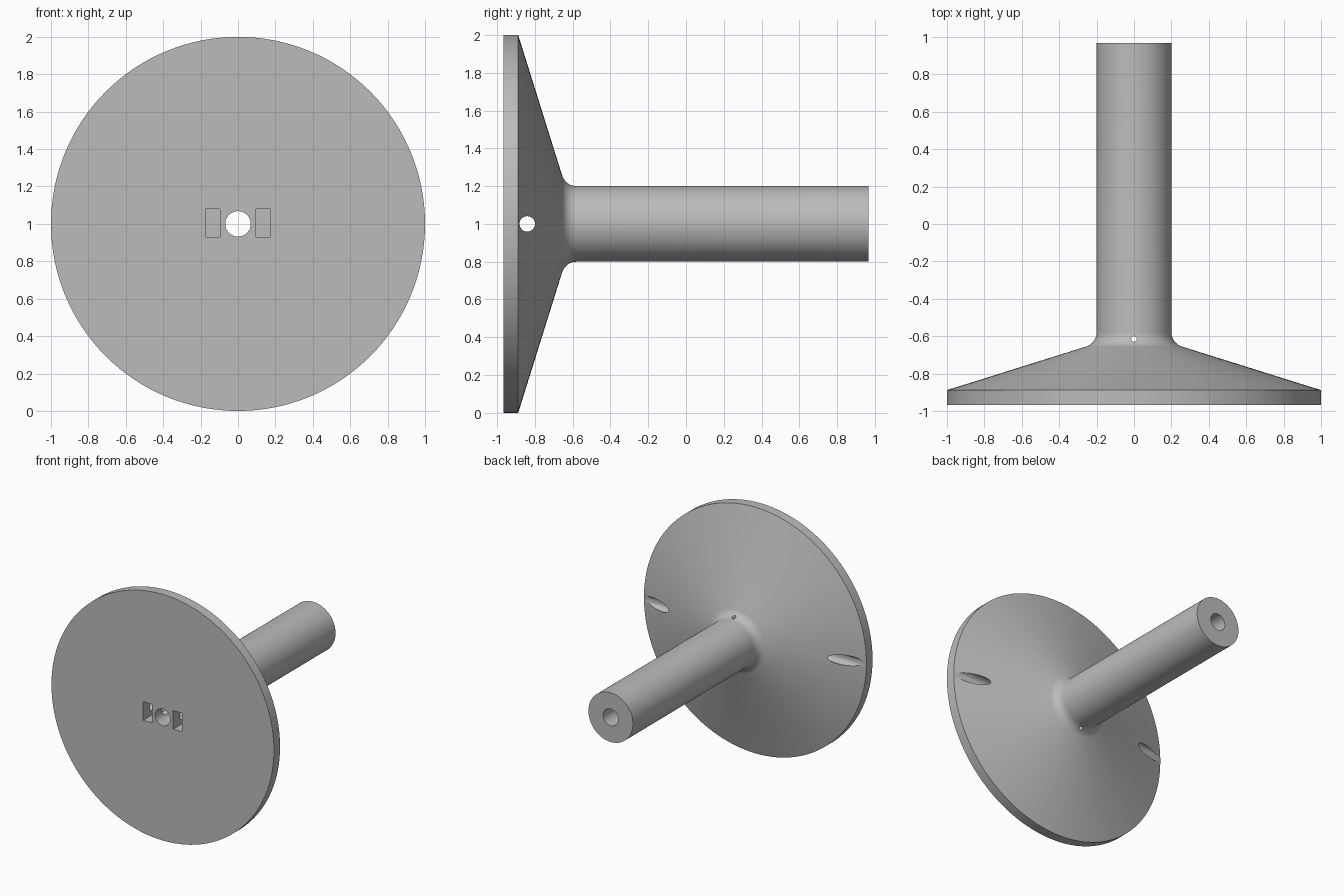
import bpy
import bmesh
from math import atan2, cos, pi, sin, tan
from mathutils import Matrix, Vector

if "Cube" in bpy.data.objects:
    bpy.data.objects.remove(bpy.data.objects["Cube"], do_unlink=True)

CENTRE = Vector((0, 0, 1))
FRONT, BACK = -0.967, 0.967
RIM_Y, SHAFT_R, BORE_R, FILLET = -0.888, 0.2, 0.068, 0.08
SEGMENTS = 128

grey = bpy.data.materials.new("plain_grey")
grey.use_nodes = True
colour = (0.5, 0.5, 0.5, 1)
grey.diffuse_color = colour
grey.node_tree.nodes["Principled BSDF"].inputs["Base Color"].default_value = colour


def make_object(name, bm):
    bmesh.ops.recalc_face_normals(bm, faces=bm.faces)
    mesh = bpy.data.meshes.new(name)
    bm.to_mesh(mesh)
    bm.free()
    mesh.materials.append(grey)
    obj = bpy.data.objects.new(name, mesh)
    bpy.context.collection.objects.link(obj)
    return obj


def lathe(name, profile):
    """Revolve a closed (radius, y) profile about the y axis."""
    bm = bmesh.new()
    rings = []
    for i in range(SEGMENTS):
        a = 2 * pi * i / SEGMENTS
        rings.append([bm.verts.new(CENTRE + Vector((r * cos(a), y, r * sin(a))))
                      for r, y in profile])
    for i, ring in enumerate(rings):
        after = rings[(i + 1) % SEGMENTS]
        for j in range(len(profile)):
            k = (j + 1) % len(profile)
            bm.faces.new((ring[j], ring[k], after[k], after[j]))
    return make_object(name, bm)


def drill(name, axis, radius, y):
    """Cylindrical cutter passing right through the body."""
    bm = bmesh.new()
    turn = Matrix.Rotation(pi / 2, 4, "Y") if axis == "X" else Matrix()
    place = Matrix.Translation(CENTRE + Vector((0, y, 0)))
    bmesh.ops.create_cone(bm, cap_ends=True, segments=32, radius1=radius,
                          radius2=radius, depth=3, matrix=place @ turn)
    return make_object(name, bm)


def box(name, low, high):
    low, high = Vector(low), Vector(high)
    bm = bmesh.new()
    bmesh.ops.create_cube(bm, size=1, matrix=Matrix.Translation((low + high) / 2)
                          @ Matrix.Diagonal((*(high - low), 1)))
    return make_object(name, bm)


# Disc with conical back, filleted into a bored shaft
slope = 0.313
tilt = pi / 2 - atan2(slope, 1)
fillet_y = RIM_Y + (1 - SHAFT_R) * slope + FILLET * tan(tilt / 2)
profile = [(BORE_R, FRONT), (1, FRONT), (1, RIM_Y)]
for step in range(9):
    a = tilt * (1 - step / 8)
    profile.append((SHAFT_R + FILLET * (1 - cos(a)), fillet_y - FILLET * sin(a)))
profile += [(SHAFT_R, BACK), (BORE_R, BACK)]
body = lathe("flanged_shaft", profile)

# Cross hole, small pin hole and the two nut pockets
cutters = [drill("cross_hole_cutter", "X", 0.041, -0.84),
           drill("pin_hole_cutter", "Z", 0.015, -0.615)]
for side, x0, x1 in (("left", 0.095, 0.175), ("right", -0.175, -0.095)):
    cutters.append(box(side + "_pocket_cutter", (x0, FRONT - 0.1, 0.93), (x1, -0.765, 1.08)))

bpy.ops.object.select_all(action="DESELECT")
body.select_set(True)
bpy.context.view_layer.objects.active = body
for cutter in cutters:
    cut = body.modifiers.new(cutter.name, "BOOLEAN")
    cut.operation = "DIFFERENCE"
    cut.solver = "EXACT"
    cut.object = cutter
    bpy.ops.object.modifier_apply(modifier=cut.name)
    bpy.data.objects.remove(cutter, do_unlink=True)

bpy.ops.object.shade_smooth_by_angle(angle=pi / 6)
